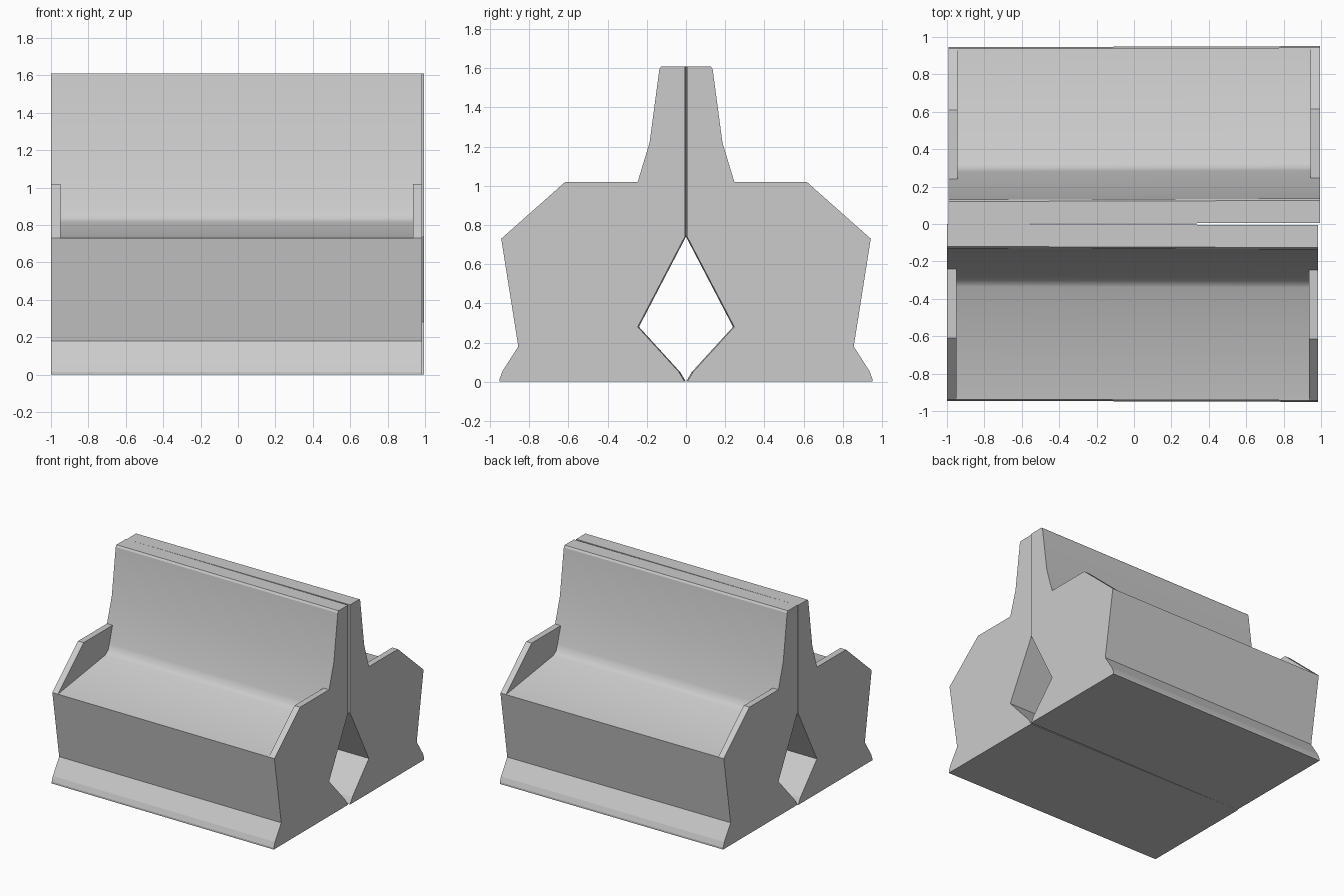
import bpy, bmesh

if "Cube" in bpy.data.objects:
    bpy.data.objects.remove(bpy.data.objects["Cube"])

# single concrete grey
grey = bpy.data.materials.new("concrete grey")
grey.diffuse_color = (0.6, 0.6, 0.6, 1)
grey.use_nodes = True
grey.node_tree.nodes["Principled BSDF"].inputs["Base Color"].default_value = grey.diffuse_color

# cross-section of one half: (distance from centre, height)
HALF = [(0, 0.0), (0.945, 0), (0.945, 0.015), (0.93, 0.055), (0.85, 0.18),
        (0.937, 0.73),                                                  # shoulder
        (0.335, 0.815), (0.298, 0.84), (0.28, 0.89), (0.18, 1.22), (0.13, 1.595),  # slope
        (0.12, 1.61), (0, 1.61),                                        # crest
        (0, 0.74), (0.24, 0.28), (0.03, 0.05)]                          # diamond tunnel
SMOOTH = range(5, 10)

# upright end plate standing on the slope
PLATE = [(0.937, 0.73), (0.61, 1.02), (0.24, 1.02), (0.28, 0.89),
         (0.298, 0.84), (0.335, 0.815)]


def extrude(name, profile, x0, x1, side, smooth=()):
    bm = bmesh.new()

    def ring(x):
        # halves part slightly towards +x
        return [bm.verts.new((x, side * (y + 0.003 * (1 + x)), z)) for y, z in profile]
    a, b = ring(x0), ring(x1)
    n = len(profile)
    bm.faces.new(a)
    bm.faces.new(b[::-1])
    for i in range(n):
        j = (i + 1) % n
        f = bm.faces.new((a[i], b[i], b[j], a[j]))
        f.smooth = i in smooth
    bmesh.ops.recalc_face_normals(bm, faces=bm.faces[:])
    me = bpy.data.meshes.new(name)
    bm.to_mesh(me)
    bm.free()
    me.materials.append(grey)
    ob = bpy.data.objects.new(name, me)
    bpy.context.collection.objects.link(ob)


# two mirrored halves, the front one nudged towards -x
for label, side, left, right in (("front", -1, -1.0, 0.985), ("back", 1, -0.993, 0.995)):
    extrude(label + "_half", HALF, left, right, side, SMOOTH)
    extrude(label + "_left_end_plate", PLATE, left, left + 0.05, side)
    extrude(label + "_right_end_plate", PLATE, right - 0.05, right, side)
